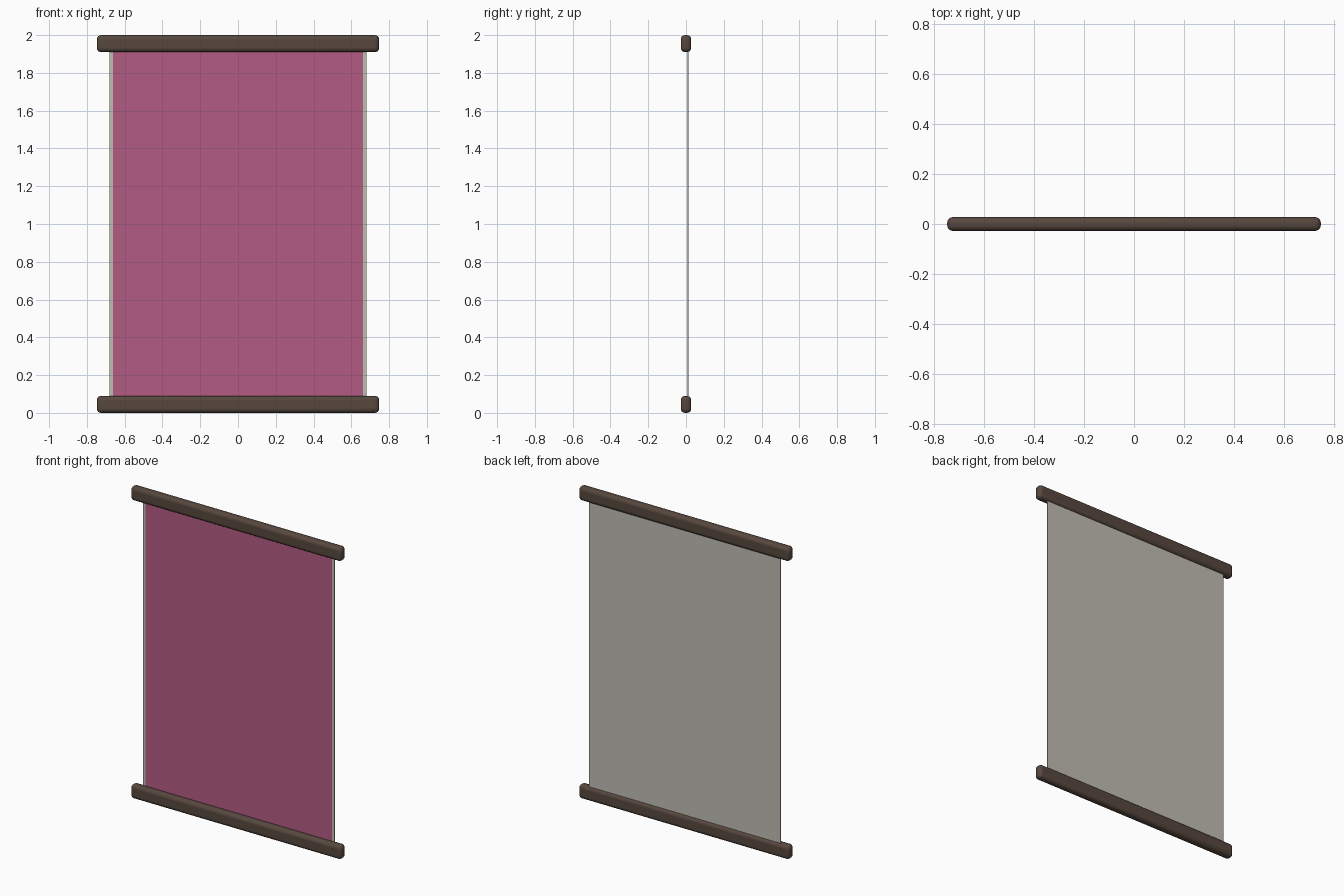
import bpy

cube = bpy.data.objects.get("Cube")
if cube:
    bpy.data.objects.remove(cube, do_unlink=True)


def make_material(name, color):
    mat = bpy.data.materials.new(name)
    mat.use_nodes = True
    mat.diffuse_color = (*color, 1)
    mat.node_tree.nodes["Principled BSDF"].inputs["Base Color"].default_value = (*color, 1)
    return mat


def box(name, size, center, mat):
    bpy.ops.mesh.primitive_cube_add(size=1, location=center)
    obj = bpy.context.object
    obj.name = name
    obj.scale = size
    bpy.ops.object.transform_apply(location=False, rotation=False, scale=True)
    obj.data.materials.append(mat)
    return obj


wood = make_material("dark brown wood", (0.095, 0.064, 0.048))
paper = make_material("warm grey paper", (0.53, 0.51, 0.45))
pink = make_material("rose pink", (0.45, 0.105, 0.225))

# Rounded rods along the top and bottom edges
ROD_HEIGHT = 0.09
for name, z in (("bottom_rod", ROD_HEIGHT / 2), ("top_rod", 2 - ROD_HEIGHT / 2)):
    rod = box(name, (1.494, 0.055, ROD_HEIGHT), (0, 0, z), wood)
    bevel = rod.modifiers.new("rounded edges", "BEVEL")
    bevel.width = 0.022
    bevel.segments = 4
    bpy.ops.object.shade_smooth_by_angle()

# Backing sheet, tucked into both rods
box("backing_sheet", (1.358, 0.004, 1.9), (0, 0.011, 1), paper)

# Coloured panel on the front of the sheet
box("front_panel", (1.322, 0.002, 1.88), (0, 0.008, 1), pink)
